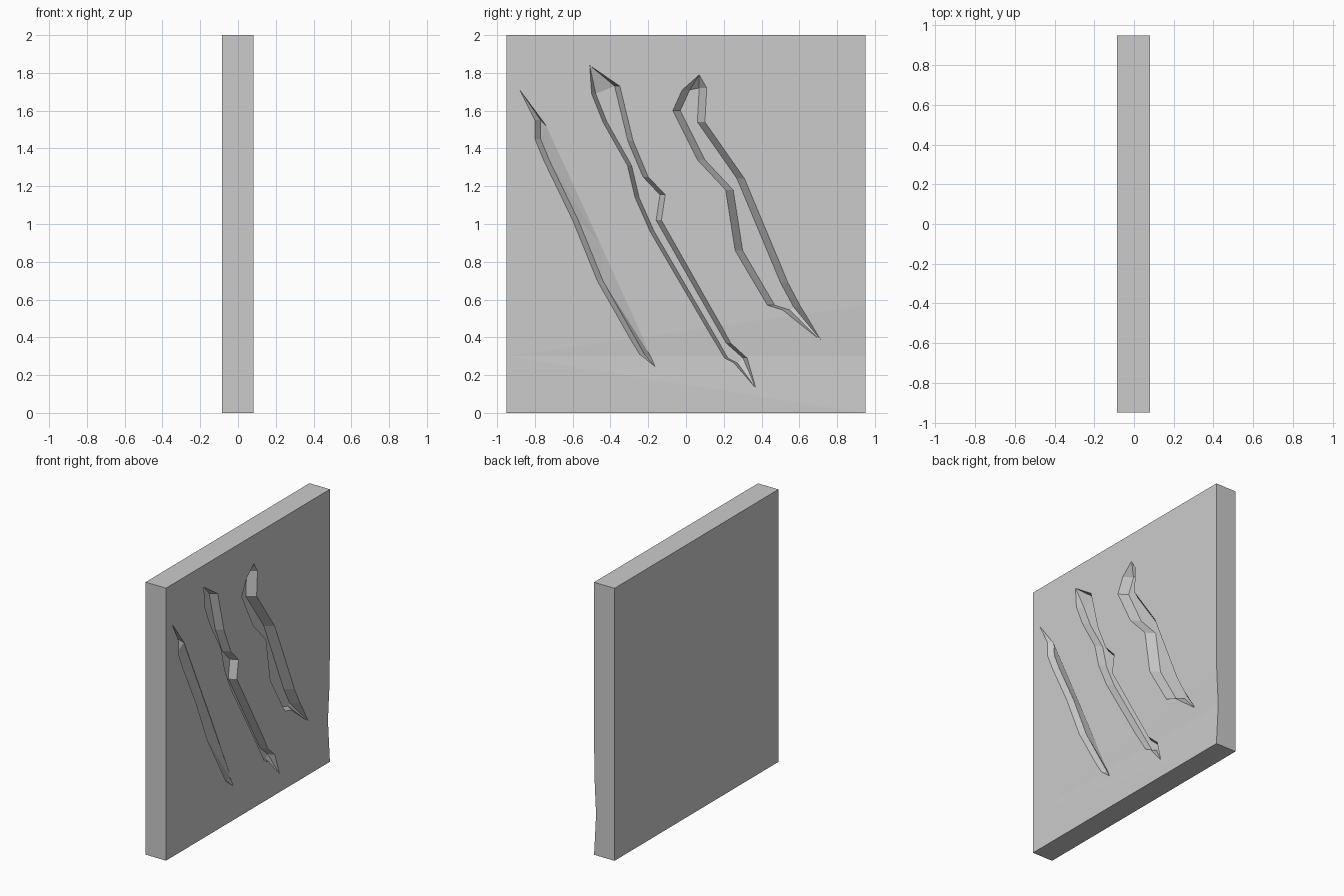
import bpy, bmesh

if "Cube" in bpy.data.objects:
    bpy.data.objects.remove(bpy.data.objects["Cube"])

XB, XF = -0.085, 0.081  # back and scratched face


def make(name, bm):
    bm.normal_update()
    bmesh.ops.recalc_face_normals(bm, faces=bm.faces[:])
    bmesh.ops.triangulate(bm, faces=bm.faces[:])
    bm.normal_update()
    if bm.calc_volume(signed=True) < 0:
        bmesh.ops.reverse_faces(bm, faces=bm.faces[:])
    me = bpy.data.meshes.new(name)
    bm.to_mesh(me)
    bm.free()
    ob = bpy.data.objects.new(name, me)
    bpy.context.scene.collection.objects.link(ob)
    return ob


def loft(name, rings):
    """Closed solid through rings of points."""
    bm = bmesh.new()
    rings = [[bm.verts.new(p) for p in r] for r in rings]
    n = len(rings[0])
    for a, b in zip(rings, rings[1:]):
        for i in range(n):
            j = (i + 1) % n
            bm.faces.new((a[i], a[j], b[j], b[i]))
    bm.faces.new(rings[0][::-1])
    bm.faces.new(rings[-1])
    return make(name, bm)


# Wall slab, with a shallow dent low on one edge of the scratched face
wall = loft("wall_slab", [
    [(XB, -0.95, z), (XF, -0.95, z), (XF - dent, 0.95, z), (XB, 0.95, z)]
    for z, dent in ((0, 0), (0.3, 0.016), (0.57, 0.003), (0.86, 0), (2, 0))])


def gouge(name, top, left, bottom, right, wl, wr, depth, right_depth):
    """Cutter: outline (y, z) with sloping walls and tips that run out to the surface."""
    tip = 0.002
    pts = [(*top, 0, tip)] + [(*p, wl, depth) for p in left]
    pts += [(*bottom, 0, tip)] + [(*p, -wr, right_depth) for p in reversed(right)]
    ob = loft(name, [[(0.13, y, z) for y, z, w, d in pts],
                     [(XF, y, z) for y, z, w, d in pts],
                     [(XF - d, y + w, z) for y, z, w, d in pts]])
    ob.hide_render = True
    return ob


# Three claw gouges
cutters = [
    gouge("gouge_left", (-0.88, 1.71),
          [(-0.80, 1.55), (-0.80, 1.45), (-0.75, 1.33), (-0.60, 1.02), (-0.47, 0.70), (-0.25, 0.31)],
          (-0.16, 0.24),
          [(-0.74, 1.52), (-0.46, 0.91), (-0.18, 0.29)], 0.03, 0, 0.035, 0.003),
    gouge("gouge_middle", (-0.51, 1.84),
          [(-0.50, 1.69), (-0.44, 1.54), (-0.31, 1.31), (-0.27, 1.14), (-0.19, 0.96),
           (0.16, 0.36), (0.20, 0.29), (0.25, 0.265)],
          (0.37, 0.13),
          [(-0.35, 1.73), (-0.28, 1.44), (-0.20, 1.25), (-0.11, 1.155), (-0.13, 1.02),
           (0.08, 0.65), (0.24, 0.37), (0.33, 0.29)], 0.022, 0.028, 0.05, 0.05),
    gouge("gouge_right", (0.07, 1.79),
          [(-0.02, 1.71), (-0.07, 1.60), (0.06, 1.34), (0.21, 1.18), (0.26, 0.86),
           (0.43, 0.57), (0.51, 0.545)],
          (0.735, 0.36),
          [(0.11, 1.72), (0.10, 1.54), (0.31, 1.24), (0.54, 0.69), (0.61, 0.56)],
          0.04, 0.04, 0.06, 0.06),
]


def cut(target, cutter):
    """Subtract the cutter, trying solvers until the slab survives with a new groove."""
    for solver in ('EXACT', 'MANIFOLD', 'FLOAT'):
        m = target.modifiers.new("cut", 'BOOLEAN')
        m.operation = 'DIFFERENCE'
        m.solver = solver
        m.object = cutter
        bpy.context.view_layer.update()
        dg = bpy.context.evaluated_depsgraph_get()
        me = bpy.data.meshes.new_from_object(target.evaluated_get(dg))
        target.modifiers.remove(m)
        zs = [v.co.z for v in me.vertices]
        if len(me.polygons) > len(target.data.polygons) and max(zs) > 1.99 and min(zs) < 0.01:
            target.data = me
            return


for c in cutters:
    cut(wall, c)
for c in cutters:
    bpy.data.objects.remove(c)
